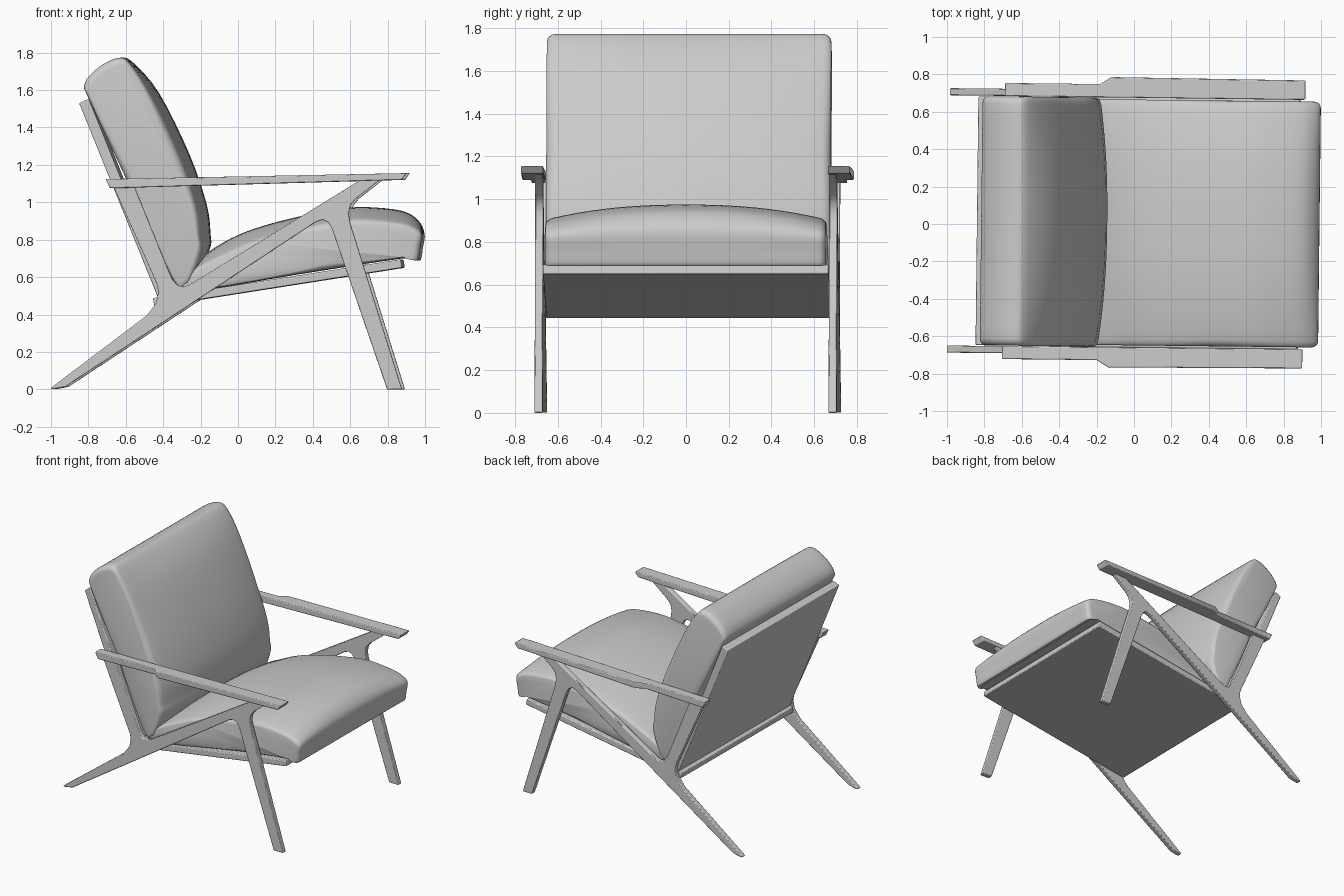
import bpy, bmesh
from math import sin, cos, pi, radians
from mathutils import Vector, Matrix

if "Cube" in bpy.data.objects:
    bpy.data.objects.remove(bpy.data.objects["Cube"])

# the whole chair stands very slightly turned
PLACE = Matrix.Translation((0, 0.008, 0)) @ Matrix.Rotation(-0.0115, 4, 'Z')


def make(name, rings, bevel=0.0, angle=35):
    """Skin a list of equal-length rings, capping both ends."""
    bm = bmesh.new()
    loops = [[bm.verts.new(p) for p in ring] for ring in rings]
    n = len(loops[0])
    for a, b in zip(loops, loops[1:]):
        for i in range(n):
            j = (i + 1) % n
            bm.faces.new((a[i], a[j], b[j], b[i]))
    bm.faces.new(loops[0])
    bm.faces.new(loops[-1])
    bmesh.ops.recalc_face_normals(bm, faces=bm.faces)
    me = bpy.data.meshes.new(name)
    bm.to_mesh(me)
    bm.free()
    ob = bpy.data.objects.new(name, me)
    bpy.context.collection.objects.link(ob)
    ob.matrix_world = PLACE
    if bevel:
        m = ob.modifiers.new("edge", 'BEVEL')
        m.width, m.segments, m.limit_method, m.angle_limit = bevel, 2, 'ANGLE', radians(35)
    bpy.ops.object.select_all(action='DESELECT')
    ob.select_set(True)
    bpy.context.view_layer.objects.active = ob
    bpy.ops.object.shade_smooth_by_angle(angle=radians(angle))
    return ob


def prism(name, outline, y0, y1, bevel):
    return make(name, [[(x, y, z) for x, z in outline] for y in (y0, y1)], bevel)


def smooth_loop(pts, steps=4):
    """Closed Catmull-Rom curve through the points."""
    pts = [Vector(p) for p in pts]
    n, out = len(pts), []
    for i in range(n):
        a, b, c, d = (pts[(i + k) % n] for k in (-1, 0, 1, 2))
        for s in range(steps):
            t = s / steps
            out.append(0.5 * (2 * b + (c - a) * t + (2 * a - 5 * b + 4 * c - d) * t * t
                              + (3 * b - a - 3 * c + d) * t ** 3))
    return out


def cushion(name, profile, crown, half, r):
    """Profile points are (x, z, crown weight); the face sinks by crown at the sides."""
    prof = smooth_loop(profile)
    flat = half - r
    stations = [(flat * k / 10, 0) for k in range(-10, 11)]
    caps = [(flat + r * sin(a), r * (1 - cos(a))) for a in (pi / 8 * k for k in range(1, 5))]
    stations = [(-y, d) for y, d in reversed(caps)] + stations + caps
    rings = []
    for y, d in stations:
        k = abs(y / half) ** 2.3
        ring = [Vector((p.x + crown[0] * p.z * k, p.y + crown[1] * p.z * k)) for p in prof]
        c = sum(ring, Vector((0, 0))) / len(ring)
        ring = [p - (p - c).normalized() * d for p in ring]
        rings.append([(p.x, y, p.y) for p in ring])
    return make(name, rings, 0, 50)


# side frames: rear leg, diagonal rail, front leg and back post in one outline
frame = [(-0.995, 0.006), (-0.985, 0), (-0.915, 0.013), (0.425, 0.895), (0.46, 0.907),
         (0.49, 0.893), (0.51, 0.86), (0.805, 0), (0.885, 0), (0.608, 0.89), (0.60, 0.94),
         (0.61, 0.985), (0.64, 1.02), (0.77, 1.122), (0.66, 1.118), (-0.25, 0.56),
         (-0.28, 0.548), (-0.315, 0.555), (-0.345, 0.59), (-0.55, 1.095), (-0.662, 1.095),
         (-0.425, 0.56), (-0.418, 0.52), (-0.43, 0.46), (-0.48, 0.395)]
# arm rest plan, inner edge straight, outer edge stepping wider toward the front
arm = [(-0.70, 0.668), (0.91, 0.666), (0.91, 0.770), (-0.13, 0.776), (-0.19, 0.738), (-0.70, 0.738)]

for s, side in ((1, "left"), (-1, "right")):
    prism(f"{side}_frame", frame, s * 0.669, s * 0.707, 0.005)
    low, high = [], []
    for x, y in arm:
        f = (x + 0.70) / 1.61
        undercut = 0.025 if x < -0.6 else -0.025 if x > 0.8 else 0
        low.append((x + undercut, s * y, 1.075 + 0.045 * f))
        high.append((x, s * y, 1.124 + 0.032 * f))
    make(f"{side}_arm_rest", [low, high], 0.005)

# seat and back support boards
prism("seat_board", [(-0.44, 0.442), (0.885, 0.65), (0.877, 0.695), (-0.447, 0.488)], -0.668, 0.668, 0.006)
prism("back_board", [(-0.842, 1.53), (-0.42, 0.49), (-0.37, 0.51), (-0.79, 1.553)], -0.664, 0.664, 0.006)

# cushions
cushion("seat_cushion",
        [(-0.28, 0.52, 0), (0.3, 0.612, 0), (0.86, 0.698, 0), (0.94, 0.695, 0), (0.97, 0.692, 0),
         (0.982, 0.76, 0), (0.99, 0.855, 0.4), (0.945, 0.92, 0.8), (0.865, 0.957, 1), (0.70, 0.974, 1),
         (0.57, 0.968, 1), (0.33, 0.925, 1), (0.09, 0.86, 1), (-0.07, 0.79, 1), (-0.2, 0.7, 0.6),
         (-0.28, 0.6, 0)],
        (0, -0.07), 0.657, 0.035)
cushion("back_cushion",
        [(-0.335, 0.575, 0), (-0.27, 0.55, 0), (-0.217, 0.615, 0.3), (-0.15, 0.754, 0.8),
         (-0.147, 0.83, 1), (-0.168, 0.99, 1), (-0.26, 1.257, 1), (-0.42, 1.58, 0.8), (-0.56, 1.745, 0.2),
         (-0.635, 1.772, 0), (-0.74, 1.72, 0), (-0.812, 1.635, 0), (-0.785, 1.54, 0), (-0.56, 1.06, 0)],
        (-0.05, -0.02), 0.666, 0.04)
